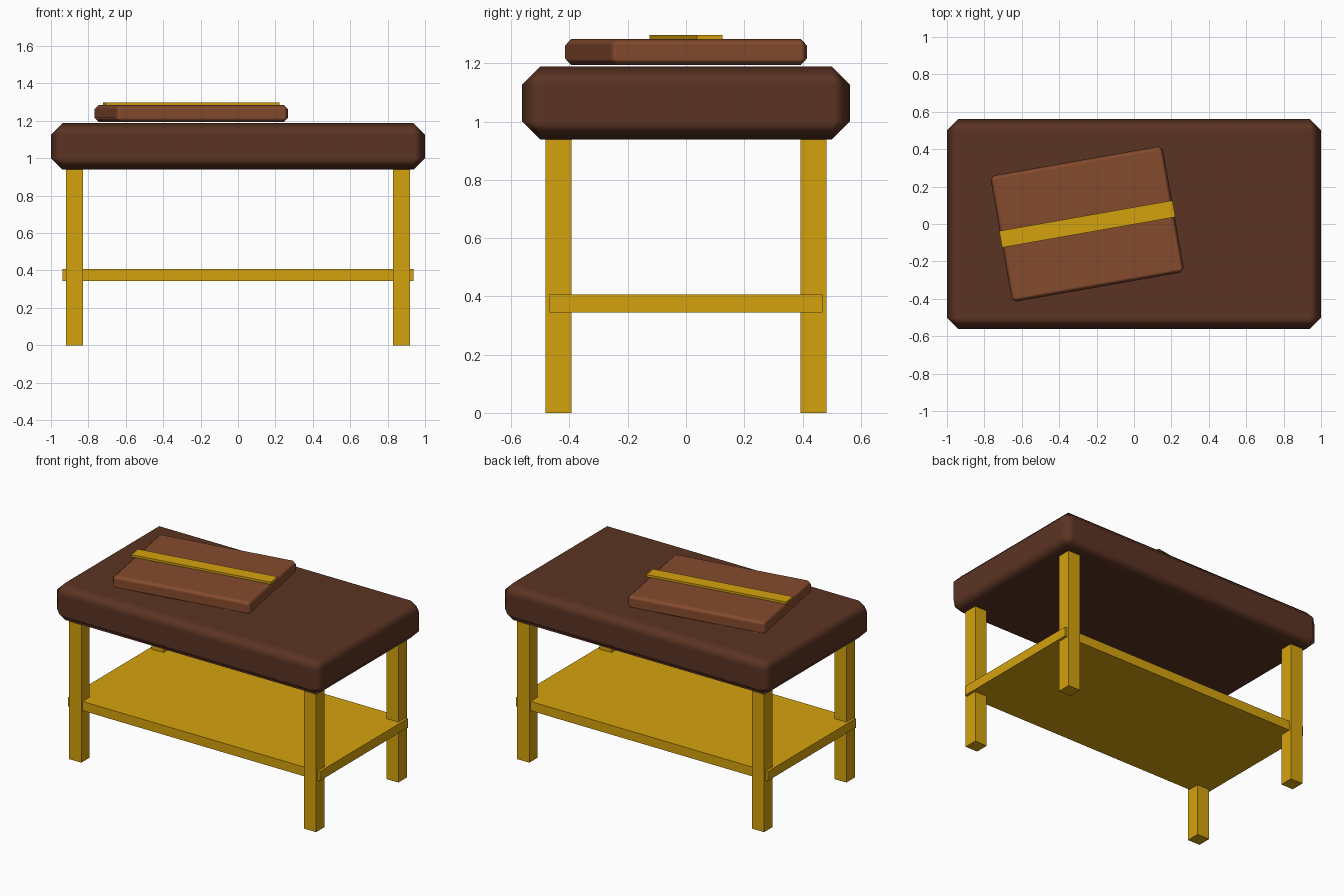
import bpy
from math import radians

if "Cube" in bpy.data.objects:
    bpy.data.objects.remove(bpy.data.objects["Cube"])


def material(name, color):
    m = bpy.data.materials.new(name)
    m.diffuse_color = (*color, 1)
    m.use_nodes = True
    m.node_tree.nodes["Principled BSDF"].inputs["Base Color"].default_value = m.diffuse_color
    return m


GOLD = material("gold wood", (0.66, 0.36, 0.004))
DARK = material("dark leather", (0.105, 0.034, 0.017))
TAN = material("tan leather", (0.235, 0.07, 0.027))


def box(name, center, size, mat, turn=0, bevel=0):
    bpy.ops.mesh.primitive_cube_add(size=1)
    ob = bpy.context.object
    ob.name = name
    ob.scale = size
    bpy.ops.object.transform_apply(location=False, rotation=False, scale=True)
    ob.location = center
    ob.rotation_euler.z = radians(turn)
    ob.data.materials.append(mat)
    if bevel:
        # soft-shaded single chamfer with flat main faces
        bpy.ops.object.shade_smooth()
        mod = ob.modifiers.new("chamfer", 'BEVEL')
        mod.width = bevel
        mod.segments = 1
        mod.limit_method = 'NONE'
        mod.harden_normals = True
    return ob


# padded table top
box("padded_top", (0, 0, 1.064), (2, 1.125, 0.25), DARK, bevel=0.0625)

# four legs
for x, side in ((-1, "left"), (1, "right")):
    for y, end in ((-1, "front"), (1, "back")):
        box(f"{end}_{side}_leg", (0.875 * x, 0.4375 * y, 0.47),
            (0.09, 0.09, 0.94), GOLD)

# lower shelf
box("shelf", (0, 0, 0.376), (1.875, 0.9375, 0.0625), GOLD)

# turned cushion and its strap
box("cushion", (-0.25, 0, 1.239), (0.935, 0.685, 0.09), TAN, turn=10, bevel=0.022)
box("cushion_strap", (-0.25, 0, 1.29), (0.94, 0.09, 0.016), GOLD, turn=10)
